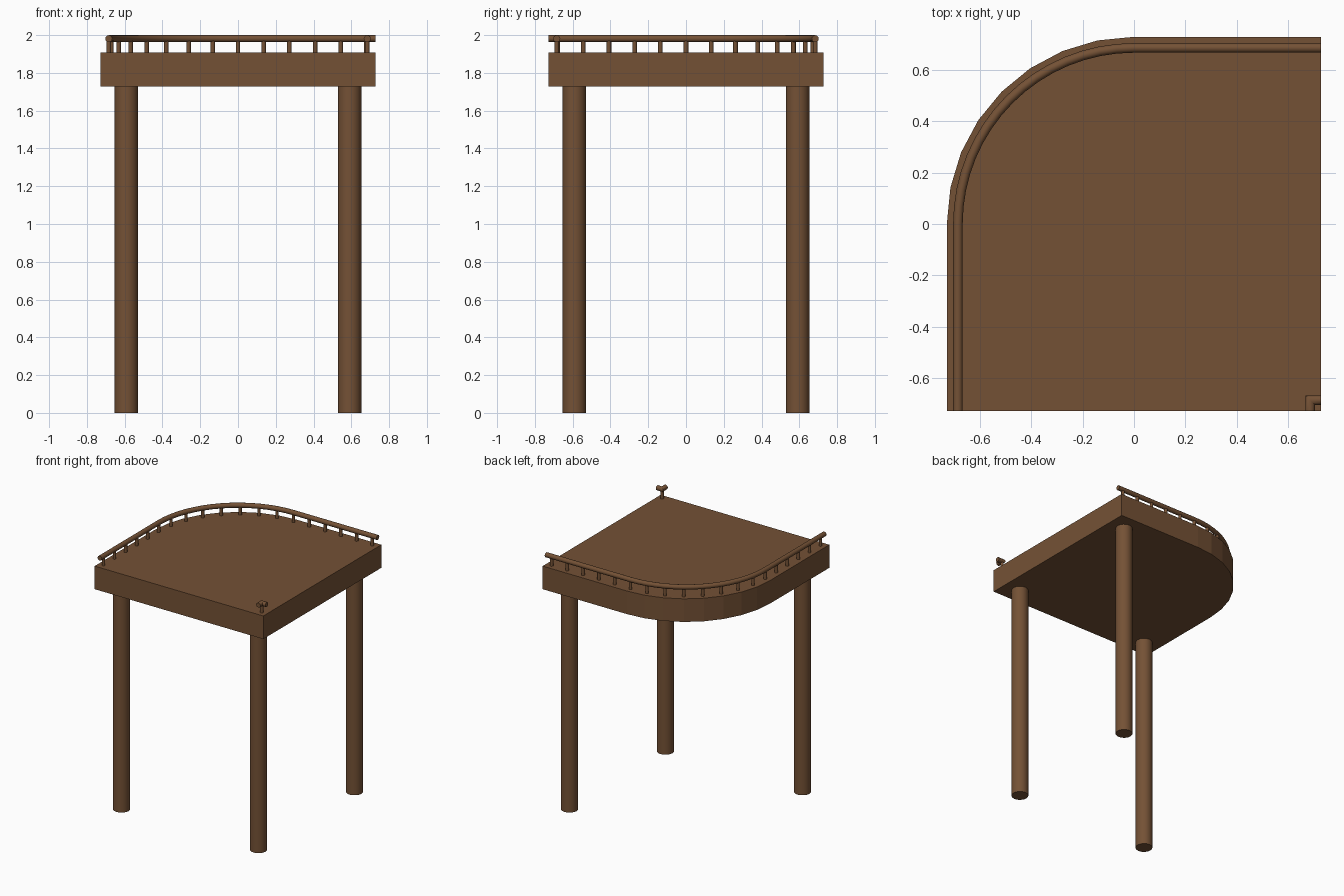
import bpy, bmesh, math
from mathutils import Vector

if "Cube" in bpy.data.objects:
    bpy.data.objects.remove(bpy.data.objects["Cube"])

wood = bpy.data.materials.new("brown wood")
wood.diffuse_color = (0.175, 0.083, 0.036, 1)
wood.use_nodes = True
wood.node_tree.nodes["Principled BSDF"].inputs["Base Color"].default_value = wood.diffuse_color

H = 0.727                  # half width of the deck
Z0, Z1 = 1.729, 1.909      # deck underside and top
RAIL_R, RAIL_Z = 0.0185, 1.9815
INSET = 0.684              # rail centre line distance
SEG = 8                    # segments in the rounded corner


def finish(bm, name, smooth_angle=None):
    bmesh.ops.recalc_face_normals(bm, faces=bm.faces)
    me = bpy.data.meshes.new(name)
    bm.to_mesh(me)
    bm.free()
    me.materials.append(wood)
    ob = bpy.data.objects.new(name, me)
    bpy.context.collection.objects.link(ob)
    if smooth_angle:
        bpy.ops.object.select_all(action='DESELECT')
        ob.select_set(True)
        bpy.context.view_layer.objects.active = ob
        bpy.ops.object.shade_smooth_by_angle(angle=math.radians(smooth_angle))
    return ob


def arc(r, n):
    """Back left quarter circle, from -x round to +y."""
    return [(-r * math.cos(math.pi / 2 * i / n), r * math.sin(math.pi / 2 * i / n))
            for i in range(n + 1)]


def cylinder(name, x, y, z0, z1, r, sides):
    bm = bmesh.new()
    bmesh.ops.create_cone(bm, cap_ends=True, segments=sides, radius1=r, radius2=r, depth=z1 - z0)
    bmesh.ops.translate(bm, verts=bm.verts, vec=(x, y, (z0 + z1) / 2))
    return finish(bm, name, 50)


def rail(name, path, sides=12):
    """Round bar swept along a flat path with mitred corners."""
    bm = bmesh.new()
    pts = [Vector(p) for p in path]
    rings = []
    for i, p in enumerate(pts):
        a = (p - pts[i - 1]).normalized() if i else (pts[1] - p).normalized()
        b = (pts[i + 1] - p).normalized() if i < len(pts) - 1 else a
        t = (a + b).normalized()
        side = Vector((-t.y, t.x)) / t.dot(a)
        ring = []
        for k in range(sides):
            w = 2 * math.pi * k / sides
            q = p + side * RAIL_R * math.cos(w)
            ring.append(bm.verts.new((q.x, q.y, RAIL_Z + RAIL_R * math.sin(w))))
        rings.append(ring)
    for r0, r1 in zip(rings, rings[1:]):
        for k in range(sides):
            j = (k + 1) % sides
            bm.faces.new((r0[k], r0[j], r1[j], r1[k]))
    bm.faces.new(rings[0])
    bm.faces.new(rings[-1])
    return finish(bm, name, 40)


# Deck slab with one rounded corner
bm = bmesh.new()
outline = [(H, -H), (-H, -H)] + arc(H, SEG) + [(H, H)]
base = bm.faces.new([bm.verts.new((x, y, Z0)) for x, y in outline])
top = bmesh.ops.extrude_face_region(bm, geom=[base], use_keep_orig=True)
bmesh.ops.translate(bm, vec=(0, 0, Z1 - Z0),
                    verts=[g for g in top["geom"] if isinstance(g, bmesh.types.BMVert)])
finish(bm, "deck")

# Three legs at the square corners
for name, x, y in (("front_left_leg", -1, -1), ("front_right_leg", 1, -1), ("back_right_leg", 1, 1)):
    cylinder(name, x * 0.591, y * 0.591, 0, Z0, 0.062, 16)

# Long rail round the left and back, short elbow at the front right
rail("outer_rail", [(-INSET, -H)] + arc(INSET, SEG * 2) + [(H, INSET)])
rail("corner_rail", [(INSET, -H), (INSET, -INSET), (H, -INSET)])

# Balusters under the rails
step = 0.136
spots = arc(INSET, SEG) + [(INSET, -INSET)]
for i in range(1, 6):
    spots += [(-INSET, -i * step), (i * step, INSET)]
for i, (x, y) in enumerate(spots):
    cylinder(f"baluster_{i + 1}", x, y, Z1, RAIL_Z - 0.01, 0.0125, 10)
